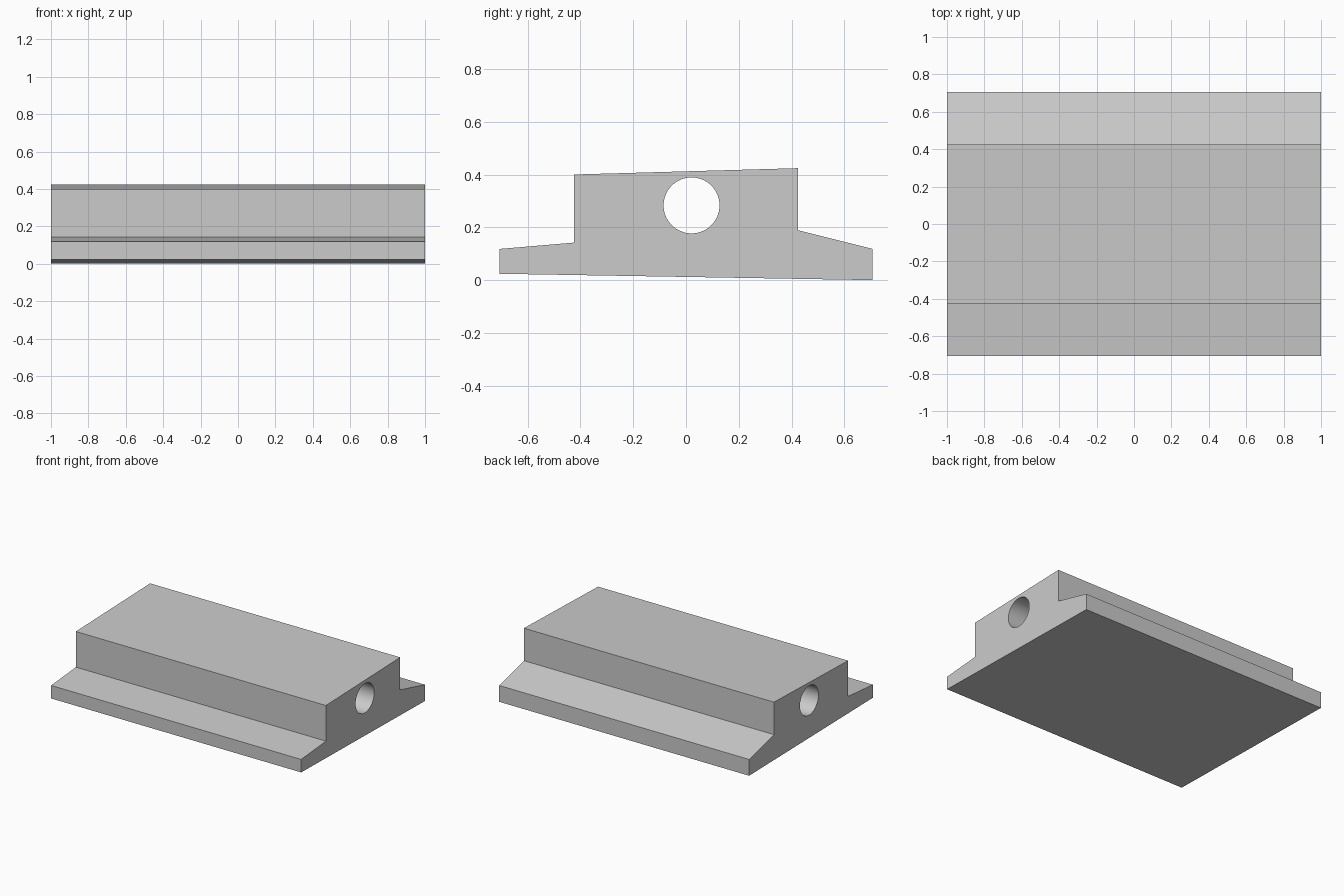
import bpy
import bmesh
from math import radians

cube = bpy.data.objects.get("Cube")
if cube:
    bpy.data.objects.remove(cube, do_unlink=True)

HALF_LENGTH = 1.0

grey = bpy.data.materials.new("light grey")
grey.use_nodes = True
COLOUR = (0.6, 0.6, 0.6, 1)
grey.diffuse_color = COLOUR
grey.node_tree.nodes["Principled BSDF"].inputs["Base Color"].default_value = COLOUR

# Cross-section (y, z): a raised block between two sloping flanges
profile = [
    (-0.707, 0.024), (0.707, 0.0), (0.707, 0.118), (0.424, 0.189),
    (0.424, 0.424), (-0.424, 0.4), (-0.424, 0.142), (-0.707, 0.118),
]

# Flanged block, extruded along x
bm = bmesh.new()
face = bm.faces.new([bm.verts.new((-HALF_LENGTH, y, z)) for y, z in profile])
extruded = bmesh.ops.extrude_face_region(bm, geom=[face])["geom"]
verts = [g for g in extruded if isinstance(g, bmesh.types.BMVert)]
bmesh.ops.translate(bm, verts=verts, vec=(2 * HALF_LENGTH, 0, 0))
bmesh.ops.recalc_face_normals(bm, faces=bm.faces)
mesh = bpy.data.meshes.new("flanged_block")
bm.to_mesh(mesh)
bm.free()
mesh.materials.append(grey)
block = bpy.data.objects.new("flanged_block", mesh)
bpy.context.collection.objects.link(block)

# Round bore running the whole length
bpy.ops.mesh.primitive_cylinder_add(
    vertices=64, radius=0.106, depth=3, location=(0, 0.021, 0.283),
    rotation=(0, radians(90), 0))
cutter = bpy.context.object
cutter.name = "bore_cutter"
cutter.data.materials.append(grey)

bore = block.modifiers.new("bore", 'BOOLEAN')
bore.operation = 'DIFFERENCE'
bore.solver = 'EXACT'
bore.object = cutter
bpy.ops.object.select_all(action='DESELECT')
block.select_set(True)
bpy.context.view_layer.objects.active = block
bpy.ops.object.modifier_apply(modifier=bore.name)
bpy.data.objects.remove(cutter, do_unlink=True)

# Smooth bore wall, crisp block edges (the shallowest corner is about 3 degrees)
for poly in block.data.polygons:
    y, z = poly.center.y - 0.021, poly.center.z - 0.283
    poly.use_smooth = abs(poly.normal.x) < 0.5 and (y * y + z * z) ** 0.5 < 0.11
for edge in block.data.edges:
    ends = [block.data.vertices[i].co for i in edge.vertices]
    edge.use_edge_sharp = abs(ends[0].x - ends[1].x) < 0.01
